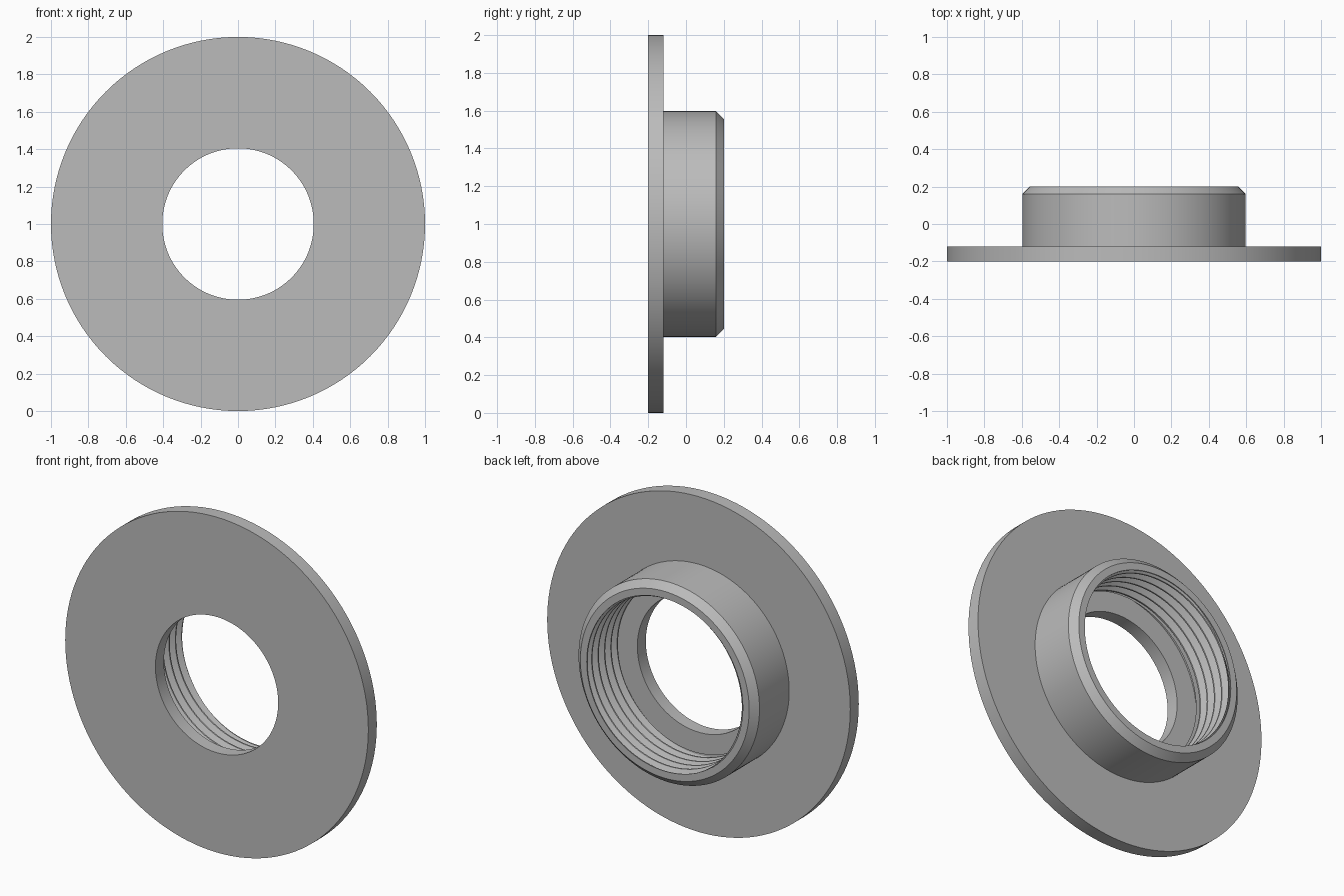
import bpy, bmesh
from math import cos, sin, tau, floor

cube = bpy.data.objects.get("Cube")
if cube:
    bpy.data.objects.remove(cube)

SEG = 128
CENTRE_Z = 1.0

metal = bpy.data.materials.new("plain grey")
metal.use_nodes = True
grey = (0.5, 0.5, 0.5, 1)
metal.diffuse_color = grey
metal.node_tree.nodes["Principled BSDF"].inputs["Base Color"].default_value = grey


def make_lathe(name, rows):
    """Skin rows of (radius, y) pairs around the y axis, one pair per segment."""
    bm = bmesh.new()
    rings = []
    for row in rows:
        rings.append([bm.verts.new((r * cos(tau * i / SEG), y, CENTRE_Z + r * sin(tau * i / SEG)))
                      for i, (r, y) in enumerate(row)])
    return bm, rings


def skin(bm, rings, seam_shift=0):
    """Join neighbouring rings; a helix closes its seam seam_shift rows further on."""
    for k in range(len(rings) - 1 - seam_shift):
        a, b = rings[k], rings[k + 1]
        for i in range(SEG):
            if i < SEG - 1:
                a2, b2 = a[i + 1], b[i + 1]
            else:
                a2, b2 = rings[k + seam_shift][0], rings[k + 1 + seam_shift][0]
            bm.faces.new((a[i], a2, b2, b[i]))


def finish(name, bm):
    bmesh.ops.remove_doubles(bm, verts=bm.verts, dist=0.00002)
    mesh = bpy.data.meshes.new(name)
    bm.to_mesh(mesh)
    bm.free()
    obj = bpy.data.objects.new(name, mesh)
    bpy.context.collection.objects.link(obj)
    mesh.materials.append(metal)
    bpy.ops.object.select_all(action="DESELECT")
    obj.select_set(True)
    bpy.context.view_layer.objects.active = obj
    bpy.ops.object.shade_smooth_by_angle(angle=0.5)
    return obj


FRONT, FLANGE_BACK, BACK = -0.2, -0.12, 0.2
HOLE, CREST, ROOT = 0.405, 0.505, 0.54

# Flange and collar: from the thread's inner end, round the outside, to its mouth
profile = [(ROOT, FLANGE_BACK), (HOLE, FLANGE_BACK), (HOLE, FRONT), (1.0, FRONT),
           (1.0, FLANGE_BACK), (0.597, FLANGE_BACK), (0.597, 0.16), (0.557, BACK),
           (CREST + 0.01, BACK)]
bm, rings = make_lathe("flanged_collar", [[p] * SEG for p in profile])
skin(bm, rings)
finish("flanged_collar", bm)

# Internal helical thread, with a plain relief groove at its inner end
PITCH = 0.06
START, END = -0.08, BACK - 0.005
TOOTH = [(0.0, CREST), (0.14, CREST), (0.5, ROOT), (0.64, ROOT), (1.0, CREST)]


def tooth_radius(phase):
    for (p0, r0), (p1, r1) in zip(TOOTH, TOOTH[1:]):
        if phase <= p1:
            return r0 + (r1 - r0) * (phase - p0) / (p1 - p0)
    return CREST


rows = []
for turn in range(-1, 7):
    for phase, radius in TOOTH[:-1]:
        row = []
        for i in range(SEG):
            y = START + PITCH * (turn + phase + i / SEG)
            yc = min(max(y, START), END)
            if yc != y:
                t = (yc - START) / PITCH - i / SEG
                row.append((tooth_radius(t - floor(t)), yc))
            else:
                row.append((radius, y))
        rows.append(row)

bm, rings = make_lathe("thread", rows)
skin(bm, rings, len(TOOTH) - 1)

# Relief groove and mouth: short rings that close the thread's ends
for ends in ([(ROOT, FLANGE_BACK), (ROOT, START), (CREST, START)],
             [(ROOT, END), (CREST + 0.01, END), (CREST + 0.01, BACK)]):
    for (r0, y0), (r1, y1) in zip(ends, ends[1:]):
        pair = [[bm.verts.new((r * cos(tau * i / SEG), y, CENTRE_Z + r * sin(tau * i / SEG)))
                 for i in range(SEG)] for r, y in ((r0, y0), (r1, y1))]
        skin(bm, pair)
bmesh.ops.reverse_faces(bm, faces=[f for f in bm.faces
                                   if f.normal.dot(f.calc_center_median()) > 9])
finish("thread", bm)
